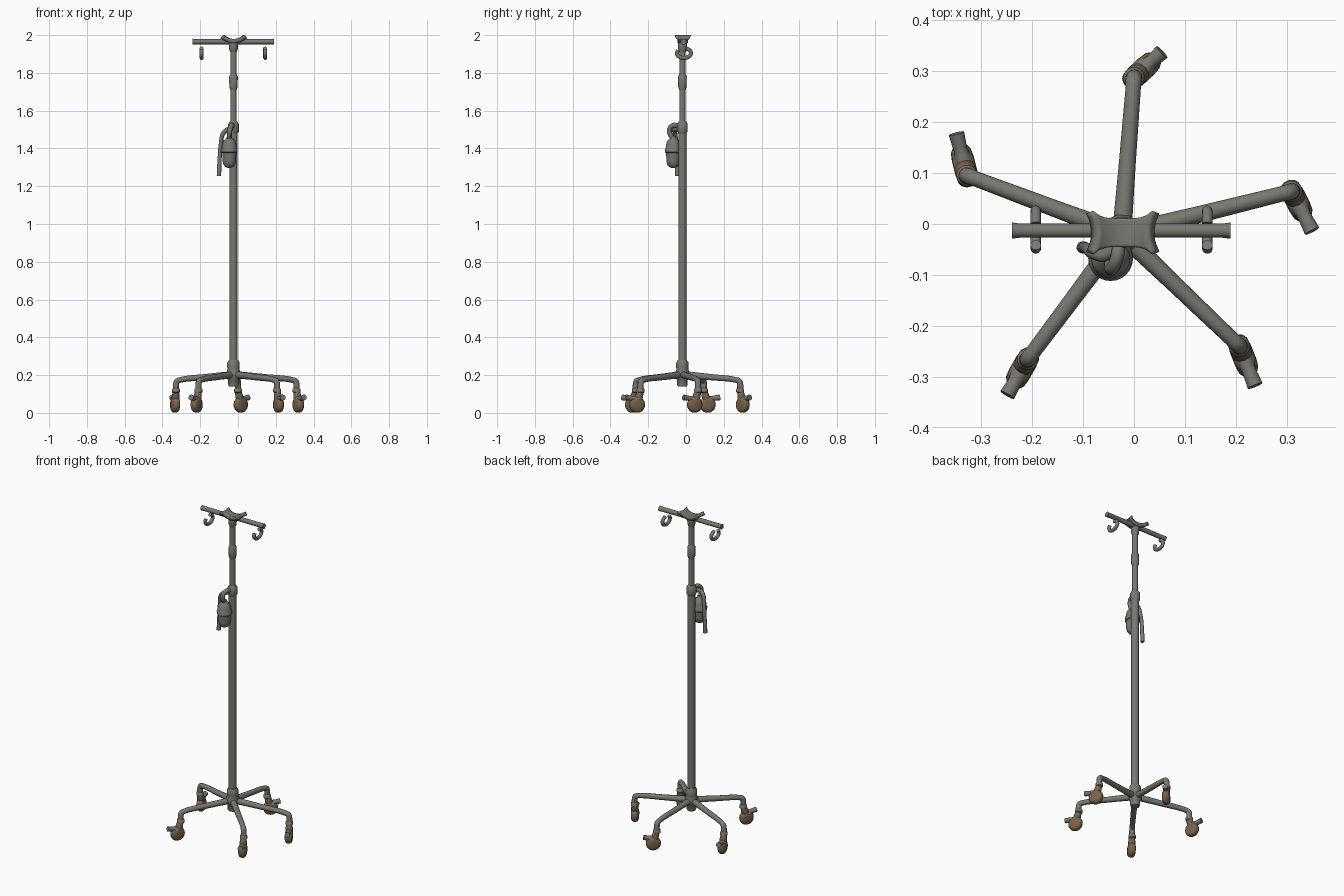
import bpy, bmesh, math
from mathutils import Vector, Matrix

if "Cube" in bpy.data.objects:
    bpy.data.objects.remove(bpy.data.objects["Cube"])

PX, PY = -0.024, -0.019   # pole axis


def mat(name, rgb):
    m = bpy.data.materials.new(name)
    m.diffuse_color = (*rgb, 1)
    m.use_nodes = True
    m.node_tree.nodes["Principled BSDF"].inputs["Base Color"].default_value = m.diffuse_color
    return m


GREY = mat("warm grey metal", (0.19, 0.185, 0.165))
BROWN = mat("brown rubber", (0.19, 0.12, 0.07))


def finish(ob, mats=(GREY,), angle=45):
    for m in mats:
        ob.data.materials.append(m)
    bpy.ops.object.select_all(action='DESELECT')
    ob.select_set(True)
    bpy.context.view_layer.objects.active = ob
    bpy.ops.object.shade_smooth_by_angle(angle=math.radians(angle))
    return ob


def add_mesh(name, bm):
    bmesh.ops.recalc_face_normals(bm, faces=bm.faces)
    me = bpy.data.meshes.new(name)
    bm.to_mesh(me)
    bm.free()
    ob = bpy.data.objects.new(name, me)
    bpy.context.collection.objects.link(ob)
    return ob


def lathe(name, profile, matrix, mats=(GREY,), n=24):
    """Spin (radius, height) pairs round local z."""
    bm = bmesh.new()
    rings = []
    for r, z in profile:
        rings.append([bm.verts.new((r * math.cos(2 * math.pi * i / n),
                                    r * math.sin(2 * math.pi * i / n), z)) for i in range(n)])
    for a, b in zip(rings, rings[1:]):
        for i in range(n):
            j = (i + 1) % n
            bm.faces.new((a[i], a[j], b[j], b[i]))
    bm.faces.new(rings[0][::-1])
    bm.faces.new(rings[-1])
    bm.transform(matrix)
    return finish(add_mesh(name, bm), mats)


def tube(name, pts, radii, smooth=True, mats=(GREY,)):
    cu = bpy.data.curves.new(name, 'CURVE')
    cu.dimensions = '3D'
    cu.bevel_depth = 1.0
    cu.bevel_resolution = 4
    cu.resolution_u = 6
    cu.use_fill_caps = True
    if not isinstance(radii, (list, tuple)):
        radii = [radii] * len(pts)
    sp = cu.splines.new('BEZIER')
    sp.bezier_points.add(len(pts) - 1)
    for p, co, r in zip(sp.bezier_points, pts, radii):
        p.co = co
        p.radius = r
        p.handle_left_type = p.handle_right_type = 'AUTO' if smooth else 'VECTOR'
    ob = bpy.data.objects.new(name, cu)
    bpy.context.collection.objects.link(ob)
    bpy.ops.object.select_all(action='DESELECT')
    ob.select_set(True)
    bpy.context.view_layer.objects.active = ob
    bpy.ops.object.convert(target='MESH')
    return finish(bpy.context.view_layer.objects.active, mats)


def brown_below(ob, limit=0.45):
    """Upward faces stay grey, the rest turn brown."""
    for f in ob.data.polygons:
        f.material_index = 0 if f.normal.z > limit else 1


# Pole with hub and collars
at_pole = Matrix.Translation((PX, PY, 0))
lathe("lower_pole", [(0.022, 0.2), (0.022, 1.5)], at_pole)
lathe("upper_pole", [(0.0165, 1.49), (0.0165, 1.95)], at_pole)
lathe("base_hub", [(0.024, 0.14), (0.028, 0.15), (0.028, 0.175), (0.037, 0.185), (0.038, 0.215),
                   (0.031, 0.23), (0.033, 0.24), (0.033, 0.265), (0.024, 0.28)], at_pole)
lathe("lock_collar", [(0.022, 1.48), (0.028, 1.49), (0.028, 1.53), (0.018, 1.545)], at_pole)
lathe("middle_collar", [(0.017, 1.71), (0.022, 1.725), (0.023, 1.78), (0.016, 1.795)], at_pole)
lathe("top_collar", [(0.017, 1.91), (0.023, 1.925), (0.025, 1.965), (0.02, 1.98)], at_pole)

# Top crossbar
tube("crossbar", [(-0.24, -0.013, 1.965), (-0.225, -0.013, 1.965), (0.175, -0.013, 1.965), (0.19, -0.013, 1.965)],
     [0.016, 0.014, 0.014, 0.016], smooth=False)

# Saddle clamp with flared, raised corners
bm = bmesh.new()
N = 10
grid = []
for i in range(N + 1):
    u = -1 + 2 * i / N
    row = []
    for j in range(N + 1):
        v = -1 + 2 * j / N
        row.append(bm.verts.new((PX + 0.002 + u * (0.049 + 0.009 * v * v),
                                 -0.017 + v * (0.028 + 0.015 * u ** 4),
                                 1.98 + 0.02 * u * u)))
    grid.append(row)
for i in range(N):
    for j in range(N):
        bm.faces.new((grid[i][j], grid[i + 1][j], grid[i + 1][j + 1], grid[i][j + 1]))
saddle = add_mesh("saddle_clamp", bm)
if saddle.data.polygons[0].normal.z < 0:
    saddle.data.flip_normals()
mod = saddle.modifiers.new("thickness", 'SOLIDIFY')
mod.thickness = 0.022
mod.offset = -1
finish(saddle)

# Bag hooks: open rings below the bar
for side, x in (("left", -0.193), ("right", 0.144)):
    pts = []
    for k in range(10):
        a = math.radians(145 + k * 32)
        pts.append((x, -0.011 + 0.037 * math.cos(a), 1.905 + 0.026 * math.sin(a)))
    tube(f"{side}_hook", pts, 0.0105)

# Hanging bottle with its neck and tube
lathe("bottle", [(0.008, 1.297), (0.022, 1.302), (0.032, 1.316), (0.036, 1.335), (0.037, 1.375),
                 (0.043, 1.38), (0.044, 1.395), (0.039, 1.402), (0.038, 1.42), (0.031, 1.44),
                 (0.017, 1.452), (0.012, 1.465)], Matrix.Translation((-0.046, -0.068, 0)))
tube("bottle_neck", [(-0.028, -0.03, 1.515), (-0.034, -0.068, 1.522), (-0.044, -0.088, 1.495), (-0.046, -0.07, 1.45)], 0.013)
tube("drain_tube", [(-0.03, -0.03, 1.505), (-0.055, -0.06, 1.5), (-0.078, -0.058, 1.48), (-0.09, -0.05, 1.43),
                    (-0.097, -0.046, 1.35), (-0.101, -0.046, 1.255)],
     [0.013, 0.013, 0.012, 0.011, 0.011, 0.012])

# Five legs: (leg end, pedal tip)
legs = [((0.0, 0.287), (0.055, 0.338)),
        ((-0.328, 0.095), (-0.349, 0.178)),
        ((0.31, 0.064), (0.35, -0.014)),
        ((-0.209, -0.266), (-0.249, -0.336)),
        ((0.207, -0.24), (0.238, -0.318))]
for n, (end, tip) in enumerate(legs, 1):
    hub, end, tip = Vector((PX, PY)), Vector(end), Vector(tip)
    out = (end - hub).normalized()
    turn = (tip - end).normalized()
    bend = end - out * 0.022
    tube(f"leg_{n}", [(*hub, 0.203), (*hub.lerp(bend, 0.5), 0.19), (*bend, 0.174),
                      (*(end - out * 0.005), 0.166), (*end, 0.145), (*end, 0.105)],
         [0.019, 0.0165, 0.015, 0.016, 0.0165, 0.0165])
    # Swivel ring at the top of each caster
    lathe(f"swivel_{n}", [(0.015, 0.105), (0.021, 0.11), (0.021, 0.125), (0.015, 0.132)],
          Matrix.Translation((*end, 0)))
    # Fork leaning from the stem to the wheel
    c = end + turn * 0.02
    fork = tube(f"fork_{n}", [(*end, 0.118), (*(end + turn * 0.008), 0.09), (*c, 0.05)],
                [0.016, 0.021, 0.021], mats=(GREY, BROWN))
    brown_below(fork)
    # Wheel, rolling along the turn direction
    side = Vector((-turn.y, turn.x, 0))
    rot = Matrix((Vector((*turn, 0)), Vector((0, 0, 1)), side)).transposed().to_4x4()
    wheel = lathe(f"wheel_{n}", [(0.014, -0.022), (0.03, -0.02), (0.038, -0.015), (0.0425, -0.006), (0.0425, 0.006),
                                 (0.038, 0.015), (0.03, 0.02), (0.014, 0.022)],
                  Matrix.Translation((*c, 0.0435)) @ rot, mats=(GREY, BROWN))
    brown_below(wheel)
    # Brake pedal
    tube(f"brake_pedal_{n}", [(*c, 0.07), (*c.lerp(tip, 0.5), 0.077), (*tip, 0.082)], [0.019, 0.0135, 0.0155])
